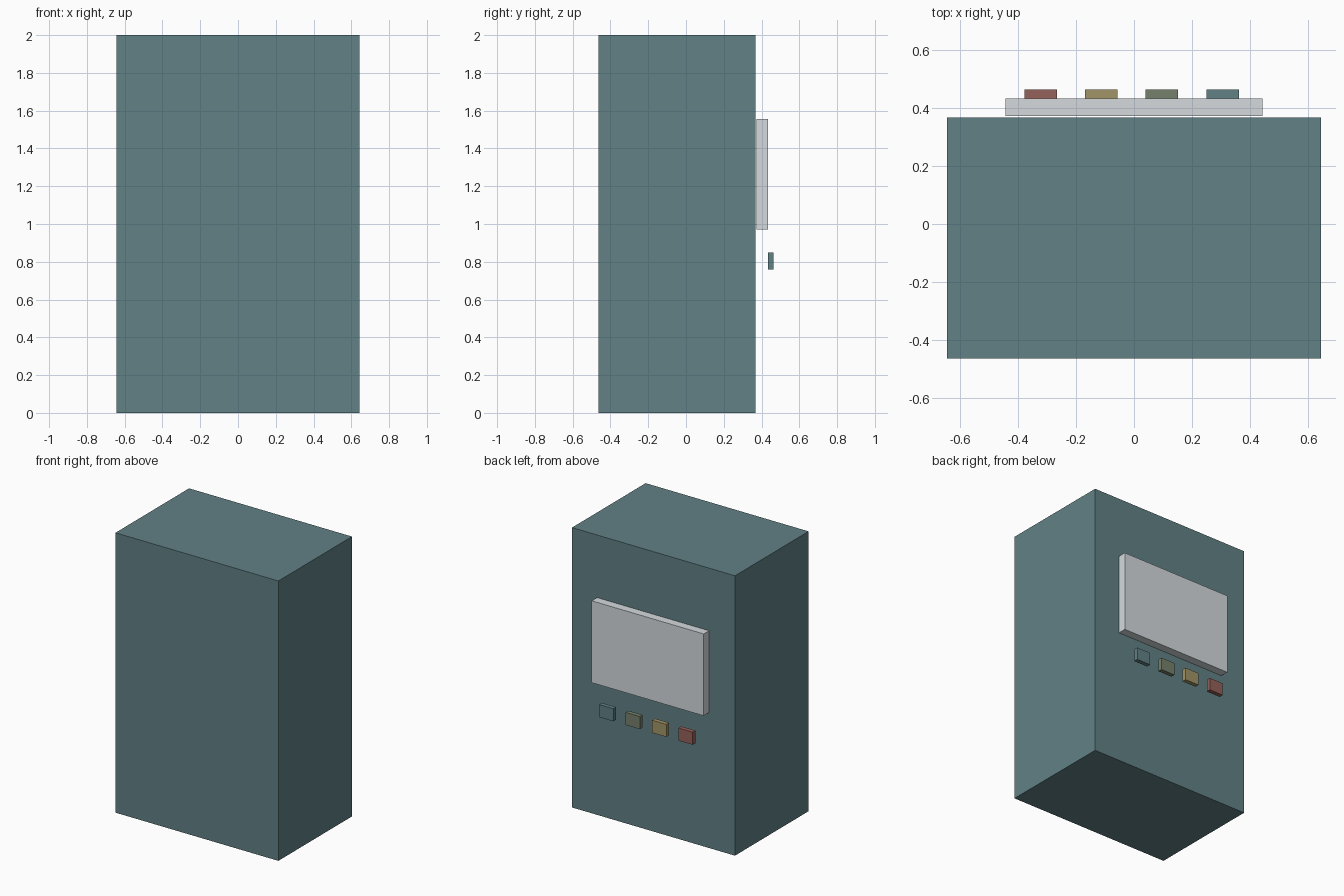
import bpy

if "Cube" in bpy.data.objects:
    bpy.data.objects.remove(bpy.data.objects["Cube"])


def material(name, rgb):
    mat = bpy.data.materials.new(name)
    mat.diffuse_color = (*rgb, 1.0)
    mat.use_nodes = True
    mat.node_tree.nodes["Principled BSDF"].inputs["Base Color"].default_value = mat.diffuse_color
    return mat


def box(name, x, y, z, mat):
    """Box from (min, max) ranges along each axis."""
    ranges = (x, y, z)
    bpy.ops.mesh.primitive_cube_add(size=1, location=[(a + b) / 2 for a, b in ranges])
    obj = bpy.context.object
    obj.name = name
    obj.scale = [b - a for a, b in ranges]
    bpy.ops.object.transform_apply(location=False, rotation=False, scale=True)
    obj.data.materials.append(mat)
    return obj


teal = material("teal_paint", (0.12, 0.22, 0.235))

# Main cabinet
box("cabinet", (-0.644, 0.644), (-0.464, 0.367), (0.0, 2.0), teal)

# Display panel, held just off the cabinet face
box("display_panel", (-0.443, 0.443), (0.373, 0.433), (0.971, 1.556),
    material("pale_grey", (0.66, 0.70, 0.73)))

# Row of buttons standing proud below the panel
buttons = [
    ("red", (0.30, 0.12, 0.10)),
    ("yellow", (0.36, 0.30, 0.14)),
    ("green", (0.18, 0.22, 0.15)),
    ("blue", (0.12, 0.22, 0.235)),
]
for i, (colour, rgb) in enumerate(buttons):
    cx = -0.322 + i * 0.209
    box(f"{colour}_button", (cx - 0.056, cx + 0.056), (0.433, 0.464),
        (0.758, 0.848), material(f"{colour}_plastic", rgb))
